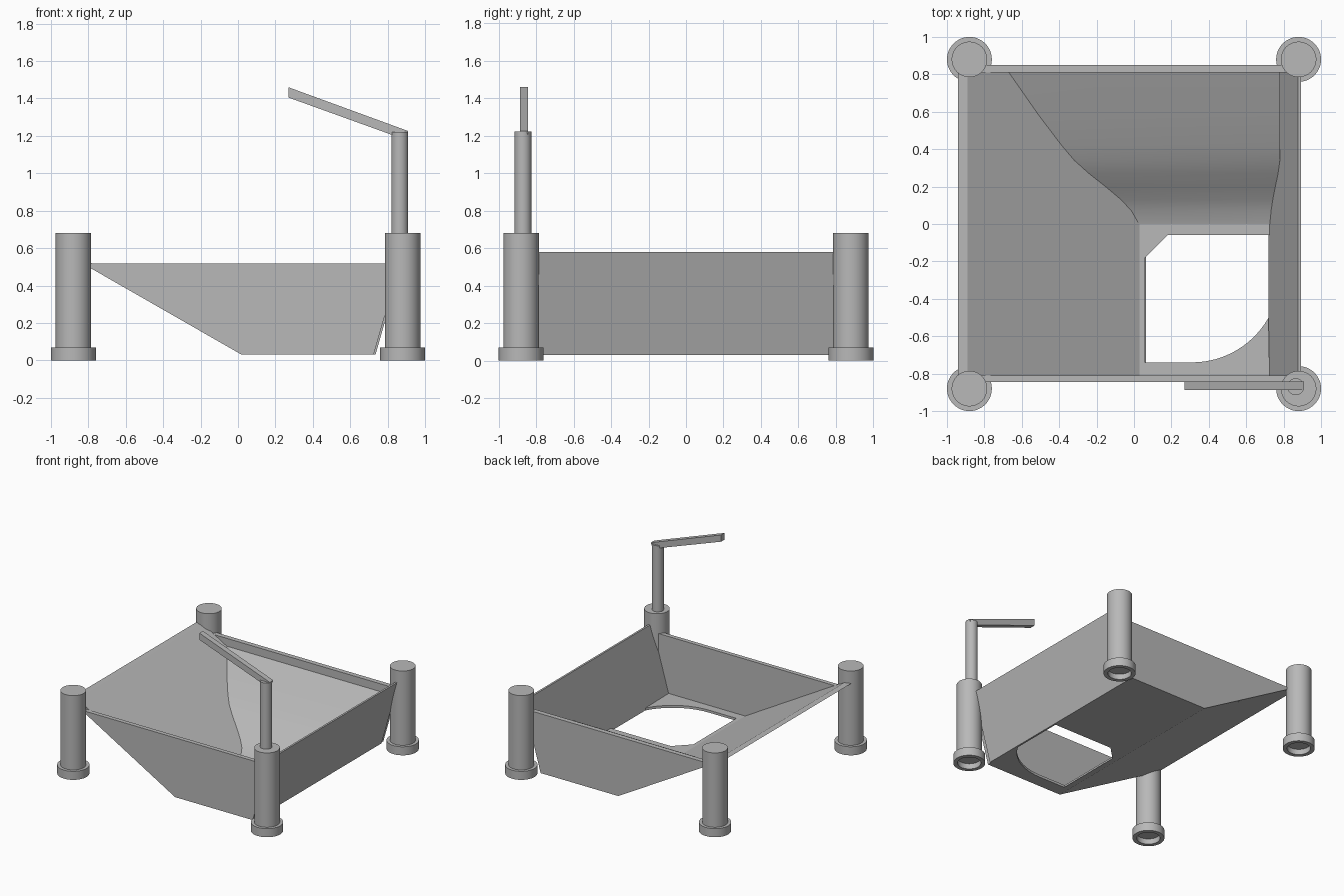
import bpy, bmesh, math

cube = bpy.data.objects.get("Cube")
if cube:
    bpy.data.objects.remove(cube, do_unlink=True)

grey = bpy.data.materials.new("plain_grey")
grey.use_nodes = True
colour = (0.48, 0.48, 0.48, 1)
grey.diffuse_color = colour
grey.node_tree.nodes["Principled BSDF"].inputs["Base Color"].default_value = colour


def finish(name, bm, smooth=False):
    bmesh.ops.recalc_face_normals(bm, faces=bm.faces)
    mesh = bpy.data.meshes.new(name)
    bm.to_mesh(mesh)
    bm.free()
    obj = bpy.data.objects.new(name, mesh)
    bpy.context.collection.objects.link(obj)
    mesh.materials.append(grey)
    if smooth:
        bpy.ops.object.select_all(action="DESELECT")
        obj.select_set(True)
        bpy.context.view_layer.objects.active = obj
        bpy.ops.object.shade_smooth_by_angle(angle=math.radians(35))
    return obj


def prism(name, points, start, end, axis="y"):
    """Extrude an outline: xz outline along y, or xy outline along z."""
    bm = bmesh.new()
    place = (lambda a, b: (a, start, b)) if axis == "y" else (lambda a, b: (a, b, start))
    move = (0, end - start, 0) if axis == "y" else (0, 0, end - start)
    face = bm.faces.new([bm.verts.new(place(a, b)) for a, b in points])
    result = bmesh.ops.extrude_face_region(bm, geom=[face])
    verts = [v for v in result["geom"] if isinstance(v, bmesh.types.BMVert)]
    bmesh.ops.translate(bm, verts=verts, vec=move)
    return finish(name, bm)


def lathe(name, profile, x, y, steps=48):
    bm = bmesh.new()
    verts = [bm.verts.new((x + r, y, z)) for r, z in profile]
    edges = [bm.edges.new(pair) for pair in zip(verts, verts[1:])]
    bmesh.ops.spin(bm, geom=verts + edges, cent=(x, y, 0), axis=(0, 0, 1),
                   angle=math.tau, steps=steps)
    bmesh.ops.remove_doubles(bm, verts=bm.verts, dist=0.0001)
    return finish(name, bm, True)


# Corner posts with a wider foot, recessed underneath
post = [(0, 0.045), (0.088, 0.045), (0.088, 0), (0.12, 0), (0.12, 0.07),
        (0.095, 0.07), (0.095, 0.68), (0, 0.68)]
for side, x in (("right", -0.88), ("left", 0.88)):
    for end, y in (("front", -0.88), ("back", 0.88)):
        lathe(f"{end}_{side}_post", post, x, y)

# Upright front and back walls
wall = [(-0.83, 0.517), (0.02, 0.03), (0.725, 0.03), (0.865, 0.517)]
prism("front_wall", wall, -0.845, -0.81)
prism("back_wall", wall, 0.81, 0.85)

# Long sloping side and steep opposite side
prism("right_slope", [(-0.94, 0.58), (0.02, 0.03), (0.065, 0.03), (0.03, 0.05),
                      (-0.89, 0.58)], -0.811, 0.811)
prism("left_wall", [(0.72, 0.03), (0.735, 0.03), (0.893, 0.58), (0.877, 0.58)],
      -0.811, 0.811)

# Floor around the opening, which has one chamfered and one rounded corner
arc = []
for i in range(13):
    a = math.radians(-90 + 60.5 * i / 12)
    arc.append((0.31 + 0.47 * math.cos(a), -0.27 + 0.47 * math.sin(a)))
floor = [(0.725, 0.811), (0.02, 0.811), (0.02, -0.811), (0.725, -0.811)]
floor += arc[::-1] + [(0.06, -0.74), (0.06, -0.18), (0.18, -0.06), (0.725, -0.06)]
prism("floor", floor, 0.03, 0.05, "z")

# Curved ramp, trimmed along the sloping side
bm = bmesh.new()
rows = []
for y, z in [(0.811, 0.453), (0.58, 0.36), (0.42, 0.29), (0.34, 0.251), (0.27, 0.206),
             (0.2, 0.155), (0.13, 0.107), (0.07, 0.075), (0, 0.052)]:
    left = -0.89 + (0.58 - z) * 0.92 / 0.53
    right = min(0.78, 0.72 + (z - 0.03) * 0.285)
    rows.append([bm.verts.new((x, y, z)) for x in (left, right)])
for a, b in zip(rows, rows[1:]):
    bm.faces.new((a[0], b[0], b[1], a[1]))
ramp = finish("ramp", bm, True)
if ramp.data.polygons[0].normal.z < 0:
    ramp.data.flip_normals()

# Mast on the front left post and its raised arm
lathe("mast", [(0.045, 0.67), (0.045, 1.222), (0, 1.222)], 0.865, -0.87, 24)
prism("arm", [(0.27, 1.46), (0.27, 1.405), (0.83, 1.203), (0.9, 1.203), (0.91, 1.226)],
      -0.887, -0.842)
